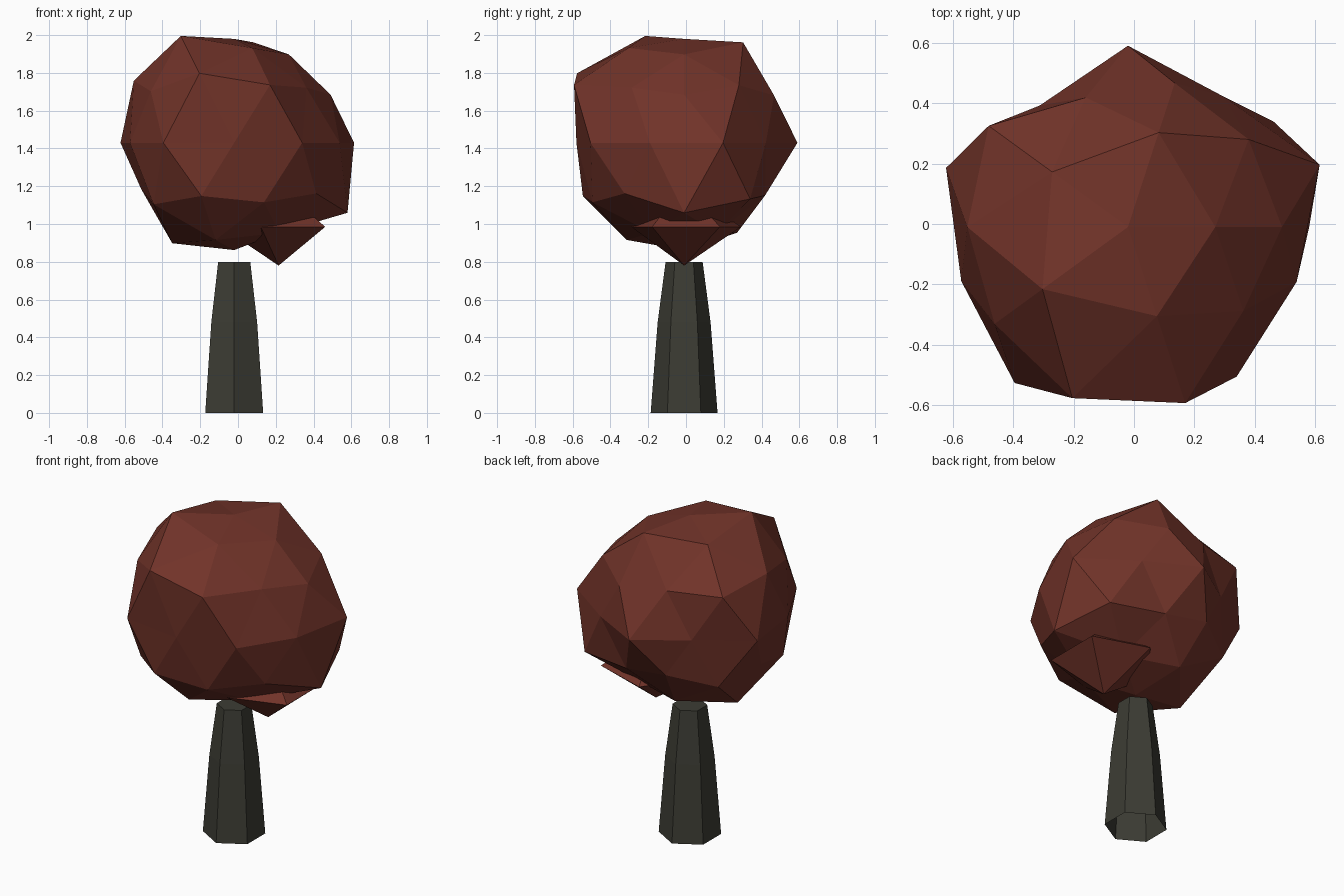
import bpy, bmesh, math
from mathutils import Vector, Matrix

if "Cube" in bpy.data.objects:
    bpy.data.objects.remove(bpy.data.objects["Cube"])


def material(name, rgb):
    m = bpy.data.materials.new(name)
    m.diffuse_color = (*rgb, 1.0)
    m.use_nodes = True
    m.node_tree.nodes["Principled BSDF"].inputs["Base Color"].default_value = m.diffuse_color
    return m


def make_object(name, bm, mat):
    bmesh.ops.recalc_face_normals(bm, faces=bm.faces[:])
    mesh = bpy.data.meshes.new(name)
    bm.to_mesh(mesh)
    bm.free()
    mesh.materials.append(mat)
    ob = bpy.data.objects.new(name, mesh)
    bpy.context.collection.objects.link(ob)
    return ob


foliage = material("dark red foliage", (0.165, 0.033, 0.022))
bark = material("dark bark", (0.045, 0.045, 0.034))
AXIS = Vector((-0.02, -0.01, 0.0))

# Trunk: tapered hexagonal tube, open underneath, capped on top
bm = bmesh.new()
rings = []
for z, r in ((0.0, 0.177), (0.48, 0.14), (0.8, 0.098)):
    rings.append([bm.verts.new(AXIS + Vector((r * math.cos(a), r * math.sin(a), z)))
                  for a in (math.radians(30 + 60 * i) for i in range(6))])
for low, high in zip(rings, rings[1:]):
    for i in range(6):
        j = (i + 1) % 6
        bm.faces.new((low[i], low[j], high[j], high[i]))
bm.faces.new(rings[-1])
make_object("trunk", bm, bark)

# Crown: icosphere with an irregular radius, given ring by ring
# (key: unit height in hundredths; values: radii anticlockwise from +x)
RADII = {
    100: [0.55],
    85: [0.55, 0.625, 0.59, 0.665, 0.59],
    53: [0.58, 0.53, 0.625, 0.70, 0.555],
    45: [0.57, 0.56, 0.637, 0.61, 0.685],
    0: [0.667, 0.535, 0.60, 0.497, 0.633, 0.58, 0.638, 0.57, 0.612, 0.587],
    -45: [0.665, 0.53, 0.55, 0.63, 0.60],
    -53: [0.705, 0.53, 0.58, 0.62, 0.60],
    -85: [0.56, 0.56, 0.625, 0.605, 0.56],
    -100: [0.568],
}
bm = bmesh.new()
bmesh.ops.create_icosphere(bm, subdivisions=2, radius=1.0)
for v in bm.verts:
    d = v.co.normalized()
    key = min(RADII, key=lambda k: abs(k / 100 - d.z))
    ring = RADII[key]
    angle = (math.degrees(math.atan2(d.y, d.x)) + 1) % 360
    r = ring[int(angle * len(ring) / 360) % len(ring)]
    v.co = AXIS + Vector((0, 0, 1.43)) + d * r
make_object("crown", bm, foliage)

# Small leaf clump poking out below the crown: five-sided double pyramid
bm = bmesh.new()
rim = [bm.verts.new((0.215 + 0.305 * math.cos(a), 0.305 * math.sin(a), 0.985))
       for a in (math.radians(36 + 72 * i) for i in range(5))]
for tip_z in (0.78, 1.2):
    tip = bm.verts.new((0.215, -0.01, tip_z))
    for i in range(5):
        bm.faces.new((rim[i], rim[(i + 1) % 5], tip))
make_object("leaf_clump", bm, foliage)
